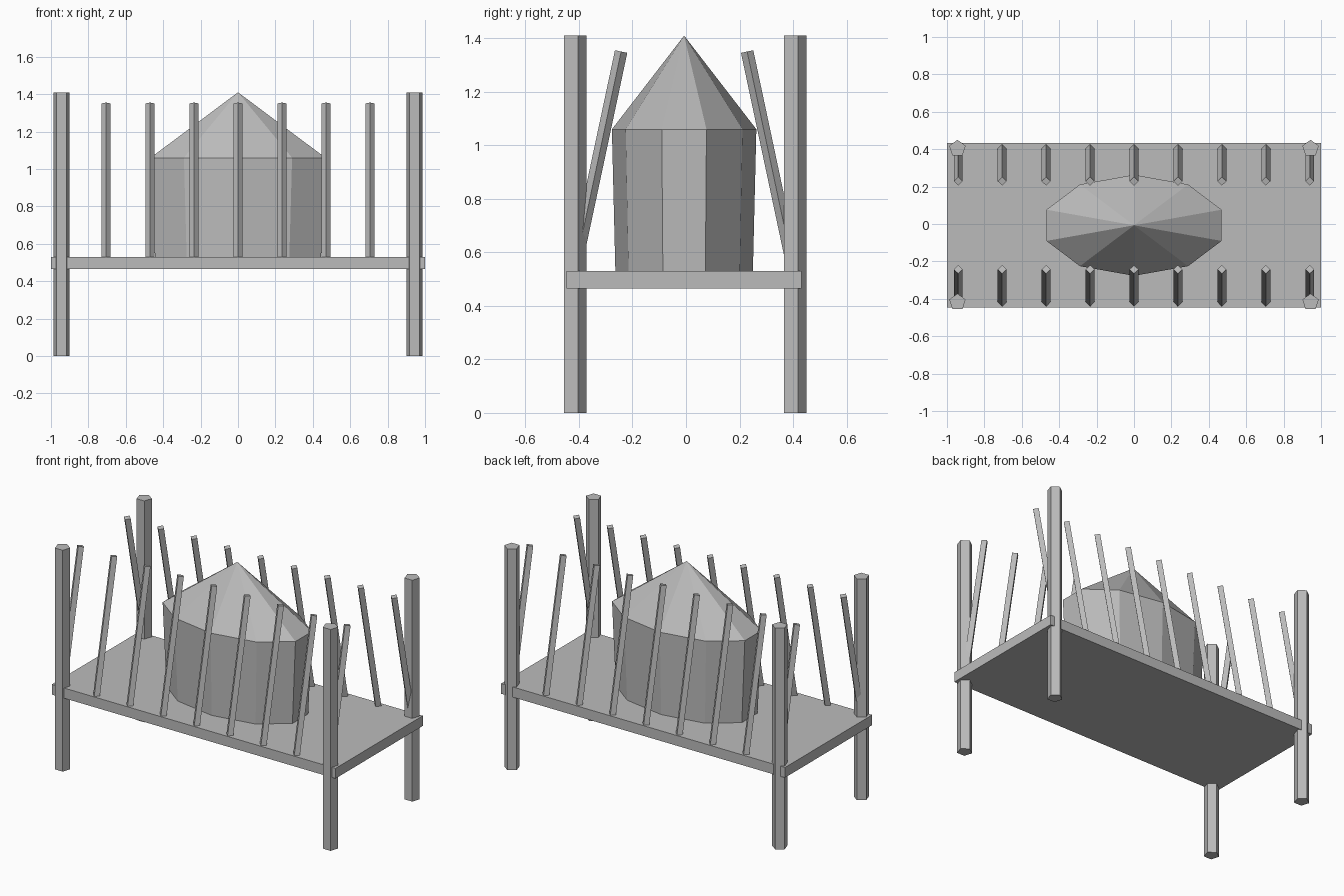
import bpy
import bmesh
from math import radians, sin, cos, pi
from mathutils import Matrix, Vector

cube = bpy.data.objects.get("Cube")
if cube:
    bpy.data.objects.remove(cube)

MID_Y = -0.007   # shared centre line of the layout
DECK_TOP = 0.53

grey = bpy.data.materials.new("plain grey")
grey.use_nodes = True
grey.diffuse_color = (0.5, 0.5, 0.5, 1)
grey.node_tree.nodes["Principled BSDF"].inputs["Base Color"].default_value = (0.5, 0.5, 0.5, 1)


def add_object(name, bm):
    bmesh.ops.recalc_face_normals(bm, faces=bm.faces)
    mesh = bpy.data.meshes.new(name)
    bm.to_mesh(mesh)
    bm.free()
    mesh.materials.append(grey)
    obj = bpy.data.objects.new(name, mesh)
    bpy.context.collection.objects.link(obj)
    return obj


def ring(bm, sides, rx, ry, z):
    """Polygon ring with one corner pointing to +y."""
    angles = [pi / 2 + 2 * pi * i / sides for i in range(sides)]
    return [bm.verts.new((rx * cos(a), ry * sin(a), z)) for a in angles]


def bridge(bm, low, high):
    n = len(low)
    for i in range(n):
        j = (i + 1) % n
        bm.faces.new((low[i], low[j], high[j], high[i]))


def rod(name, sides, radius, base, length, lean=0):
    """Straight prism standing on base, tilted about x."""
    bm = bmesh.new()
    low = ring(bm, sides, radius, radius, 0)
    high = ring(bm, sides, radius, radius, length)
    bridge(bm, low, high)
    bm.faces.new(low[::-1])
    bm.faces.new(high)
    bm.transform(Matrix.Translation(base) @ Matrix.Rotation(lean, 4, "X"))
    return add_object(name, bm)


# Flat deck
bm = bmesh.new()
bmesh.ops.create_cube(bm, size=1)
bm.transform(Matrix.Translation((0, MID_Y, 0.4975)) @ Matrix.Diagonal((2, 0.878, 0.065, 1)))
add_object("deck", bm)

# Five-sided corner posts
for side, sx in (("left", 1), ("right", -1)):
    for end, sy in (("front", -1), ("back", 1)):
        rod(f"{end}_{side}_post", 5, 0.046, Vector((0.944 * sx, MID_Y + 0.411 * sy, 0)), 1.41)

# Rows of thin square poles leaning inward
for end, sy in (("front", -1), ("back", 1)):
    for i in range(9):
        base = Vector((0.235 * (i - 4), MID_Y + 0.411 * sy, DECK_TOP - 0.005))
        rod(f"{end}_pole_{i + 1}", 4, 0.0235, base, 0.844, radians(12) * sy)

# Ten-sided oval hut with flared walls and a pointed roof
bm = bmesh.new()
foot = ring(bm, 10, 0.467, 0.257, DECK_TOP)
eave = ring(bm, 10, 0.492, 0.27, 1.06)
bridge(bm, foot, eave)
bm.faces.new(foot[::-1])
apex = bm.verts.new((0, 0, 1.41))
for a, b in zip(eave, eave[1:] + eave[:1]):
    bm.faces.new((a, b, apex))
bm.transform(Matrix.Translation((0, MID_Y, 0)))
add_object("hut", bm)
